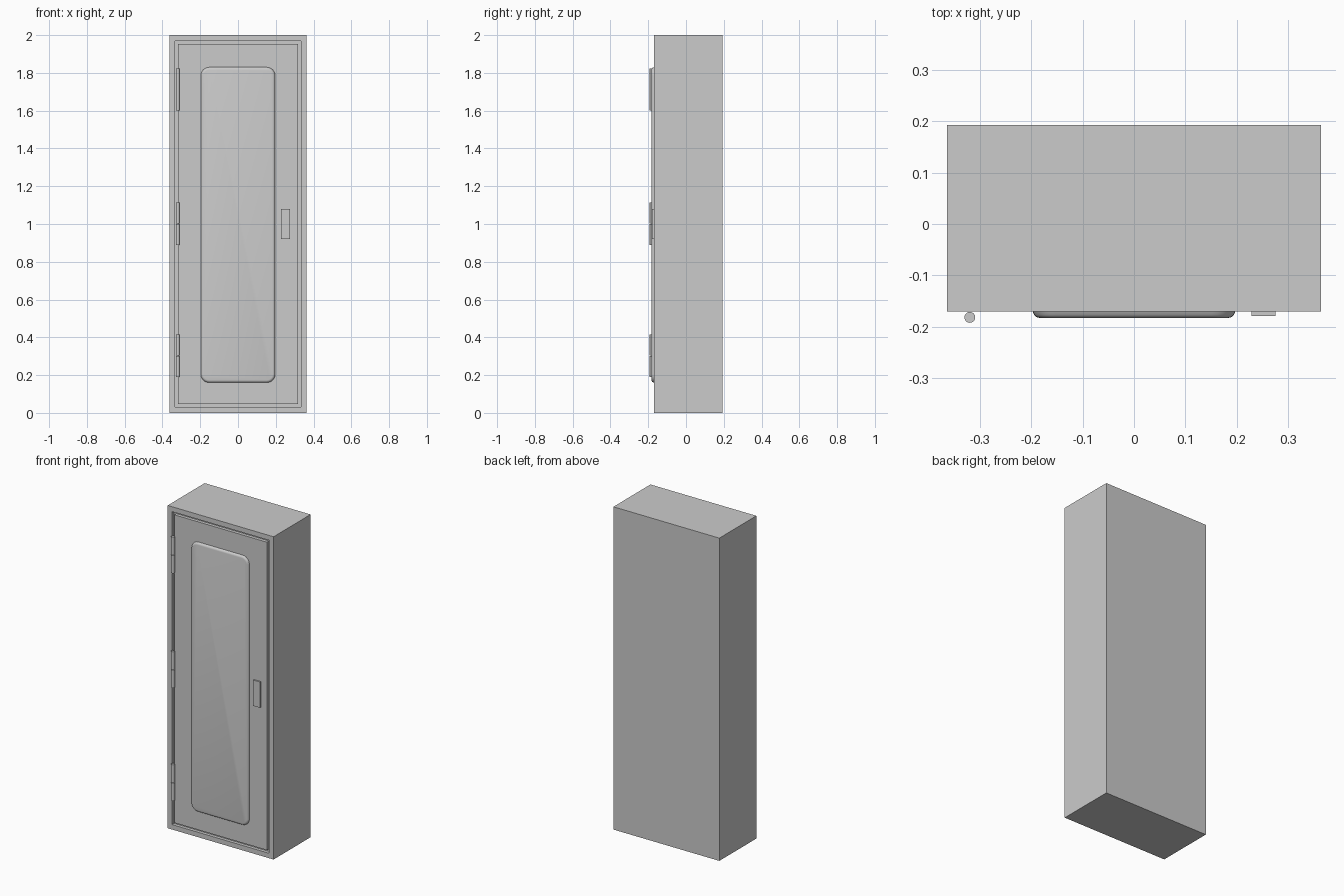
import bpy, bmesh, math

if "Cube" in bpy.data.objects:
    bpy.data.objects.remove(bpy.data.objects["Cube"])

FRONT = -0.17
BACK = 0.192


def finish(bm, name):
    bmesh.ops.recalc_face_normals(bm, faces=bm.faces)
    mesh = bpy.data.meshes.new(name)
    bm.to_mesh(mesh)
    bm.free()
    obj = bpy.data.objects.new(name, mesh)
    bpy.context.collection.objects.link(obj)
    return obj


def smooth(obj):
    bpy.ops.object.select_all(action='DESELECT')
    obj.select_set(True)
    bpy.context.view_layer.objects.active = obj
    bpy.ops.object.shade_smooth_by_angle(angle=math.radians(35))


def box_bm(x0, x1, y0, y1, z0, z1):
    bm = bmesh.new()
    bmesh.ops.create_cube(bm, size=1)
    for v in bm.verts:
        v.co.x = x1 if v.co.x > 0 else x0
        v.co.y = y1 if v.co.y > 0 else y0
        v.co.z = z1 if v.co.z > 0 else z0
    return bm


def rounded_rect(hw, z0, z1, r, steps=6):
    pts = []
    corners = [(hw - r, z1 - r), (-hw + r, z1 - r), (-hw + r, z0 + r), (hw - r, z0 + r)]
    for i, (cx, cz) in enumerate(corners):
        for s in range(steps + 1):
            a = math.pi / 2 * (i + s / steps)
            pts.append((cx + r * math.cos(a), cz + r * math.sin(a)))
    return pts


# Cabinet body with a shallow door recess in its front
bm = box_bm(-0.363, 0.363, FRONT, BACK, 0, 2)
bm.normal_update()
front = min(bm.faces, key=lambda f: f.calc_center_median().y)
bmesh.ops.inset_region(bm, faces=[front], thickness=0.043)
recess = bmesh.ops.extrude_face_region(bm, geom=[front])
bmesh.ops.translate(bm, verts=[g for g in recess["geom"] if isinstance(g, bmesh.types.BMVert)],
                    vec=(0, 0.02, 0))
bmesh.ops.delete(bm, geom=[front], context='FACES')
finish(bm, "cabinet_body")

# Flush door, leaving a thin seam all round
finish(box_bm(-0.317, 0.317, FRONT, FRONT + 0.02, 0.046, 1.954), "door")

# Embossed door panel: stacked outlines form the softly rounded edge
bm = bmesh.new()
rings = []
for inset, height in [(0, 0), (0.003, 0.007), (0.007, 0.011), (0.014, 0.0125)]:
    outline = rounded_rect(0.197 - inset, 0.16 + inset, 1.83 - inset, 0.045 - inset)
    rings.append([bm.verts.new((x, FRONT - height, z)) for x, z in outline])
n = len(rings[0])
for a, b in zip(rings, rings[1:]):
    for i in range(n):
        j = (i + 1) % n
        bm.faces.new((a[i], a[j], b[j], b[i]))
bm.faces.new(rings[-1])
smooth(finish(bm, "raised_door_panel"))

# Door handle plate
finish(box_bm(0.228, 0.275, FRONT - 0.009, FRONT, 0.92, 1.08), "handle_plate")

# Three hinges, each with two knuckles
for h, zc in enumerate((0.302, 1.002, 1.712)):
    for k, side in enumerate((-1, 1)):
        bpy.ops.mesh.primitive_cylinder_add(vertices=20, radius=0.0105, depth=0.111,
                                            location=(-0.319, -0.1815, zc + side * 0.0565))
        knuckle = bpy.context.object
        knuckle.name = f"hinge_{h + 1}_knuckle_{k + 1}"
        smooth(knuckle)
